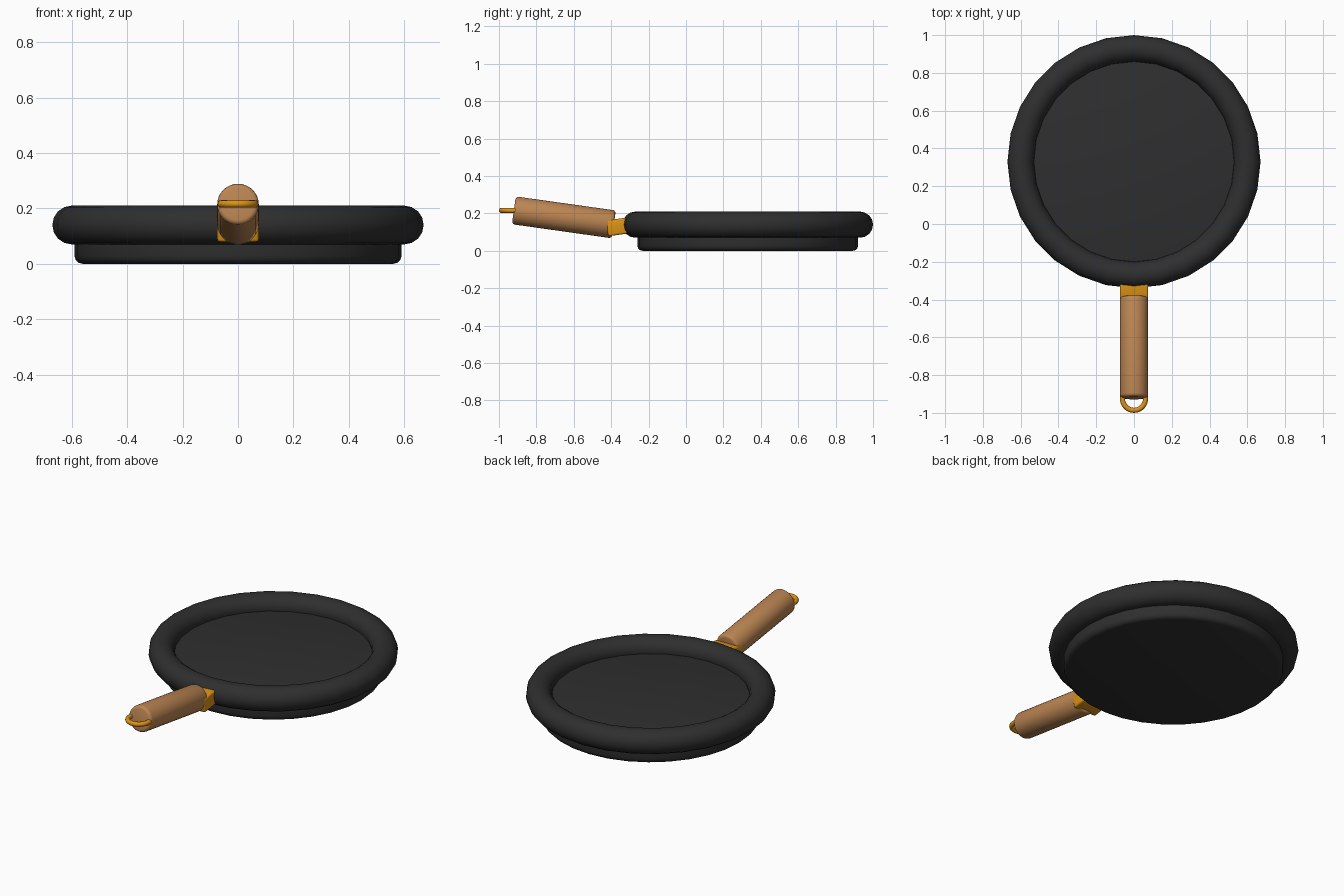
import bpy, math
from mathutils import Matrix, Vector

if "Cube" in bpy.data.objects:
    bpy.data.objects.remove(bpy.data.objects["Cube"])


def material(name, rgb):
    m = bpy.data.materials.new(name)
    m.diffuse_color = (*rgb, 1)
    m.use_nodes = True
    m.node_tree.nodes["Principled BSDF"].inputs["Base Color"].default_value = m.diffuse_color
    return m


IRON = material("dark iron", (0.028, 0.028, 0.028))
WOOD = material("warm wood", (0.50, 0.235, 0.085))
BRASS = material("orange brass", (0.72, 0.29, 0.008))


def finish(name, mat, bevel=0, segments=3):
    """Name, colour, bevel and smooth the active object."""
    o = bpy.context.object
    o.name = name
    o.data.materials.append(mat)
    bpy.ops.object.transform_apply(location=False, rotation=False, scale=True)
    if bevel:
        b = o.modifiers.new("Bevel", 'BEVEL')
        b.width, b.segments = bevel, segments
        b.limit_method, b.angle_limit = 'ANGLE', math.radians(40)
        bpy.ops.object.modifier_apply(modifier=b.name)
    bpy.ops.object.shade_smooth_by_angle(angle=math.radians(35))
    return o


PAN_Y = 0.33
TILT = math.radians(8)

# Pan base: shallow disc whose top is the cooking surface
bpy.ops.mesh.primitive_cylinder_add(vertices=32, radius=0.59, depth=0.13,
                                    location=(0, PAN_Y, 0.065))
finish("pan_base", IRON, 0.028)

# Thick rounded rim, with a corner pointing straight at the handle
bpy.ops.mesh.primitive_torus_add(major_segments=28, minor_segments=16,
                                 major_radius=0.60, minor_radius=0.07,
                                 location=(0, PAN_Y, 0.14))
finish("pan_rim", IRON)

# Wooden grip, rising away from the pan
bpy.ops.mesh.primitive_cylinder_add(vertices=32, radius=0.075, depth=0.54,
                                    location=(0, -0.653, 0.179),
                                    rotation=(math.pi / 2 - TILT, 0, 0))
finish("handle_grip", WOOD, 0.016)

# Metal bracket joining the grip to the rim
bpy.ops.mesh.primitive_cube_add(size=1, location=(0, -0.365, 0.128),
                                rotation=(TILT, 0, 0))
bpy.context.object.scale = (0.15, 0.115, 0.085)
finish("handle_bracket", BRASS, 0.01)

# Hanging ring at the end of the grip
bpy.ops.mesh.primitive_torus_add(major_segments=28, minor_segments=12,
                                 major_radius=0.061, minor_radius=0.0135,
                                 location=(0, -0.9255, 0.216))
finish("hanging_ring", BRASS)
